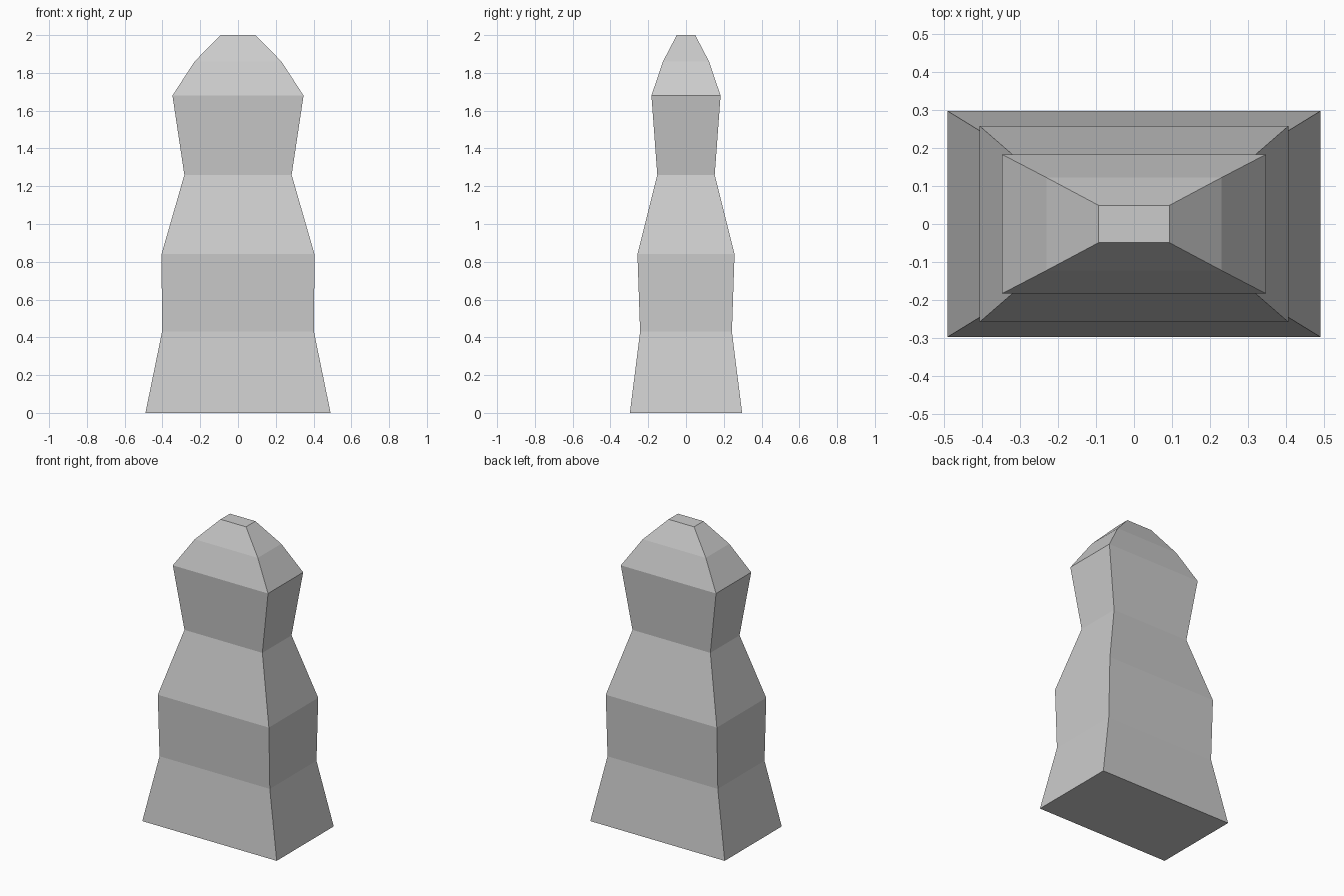
import bpy
import bmesh

if "Cube" in bpy.data.objects:
    bpy.data.objects.remove(bpy.data.objects["Cube"])

# Tower profile from bottom to top: height, half width, half depth
profile = [
    (0.00, 0.490, 0.297),
    (0.43, 0.402, 0.243),
    (0.84, 0.405, 0.257),
    (1.26, 0.284, 0.152),
    (1.68, 0.347, 0.183),
    (1.86, 0.230, 0.122),
    (2.00, 0.093, 0.049),
]

bm = bmesh.new()

# Rectangular rings
rings = [[bm.verts.new((sx * w, sy * d, z))
          for sx, sy in ((-1, -1), (1, -1), (1, 1), (-1, 1))]
         for z, w, d in profile]

# Side walls between neighbouring rings
for low, high in zip(rings, rings[1:]):
    for i in range(4):
        j = (i + 1) % 4
        bm.faces.new((low[i], low[j], high[j], high[i]))

# Bottom and top caps
bm.faces.new(rings[0][::-1])
bm.faces.new(rings[-1])
bmesh.ops.recalc_face_normals(bm, faces=bm.faces)

mesh = bpy.data.meshes.new("tapered_tower")
bm.to_mesh(mesh)
bm.free()
tower = bpy.data.objects.new("tapered_tower", mesh)
bpy.context.collection.objects.link(tower)
